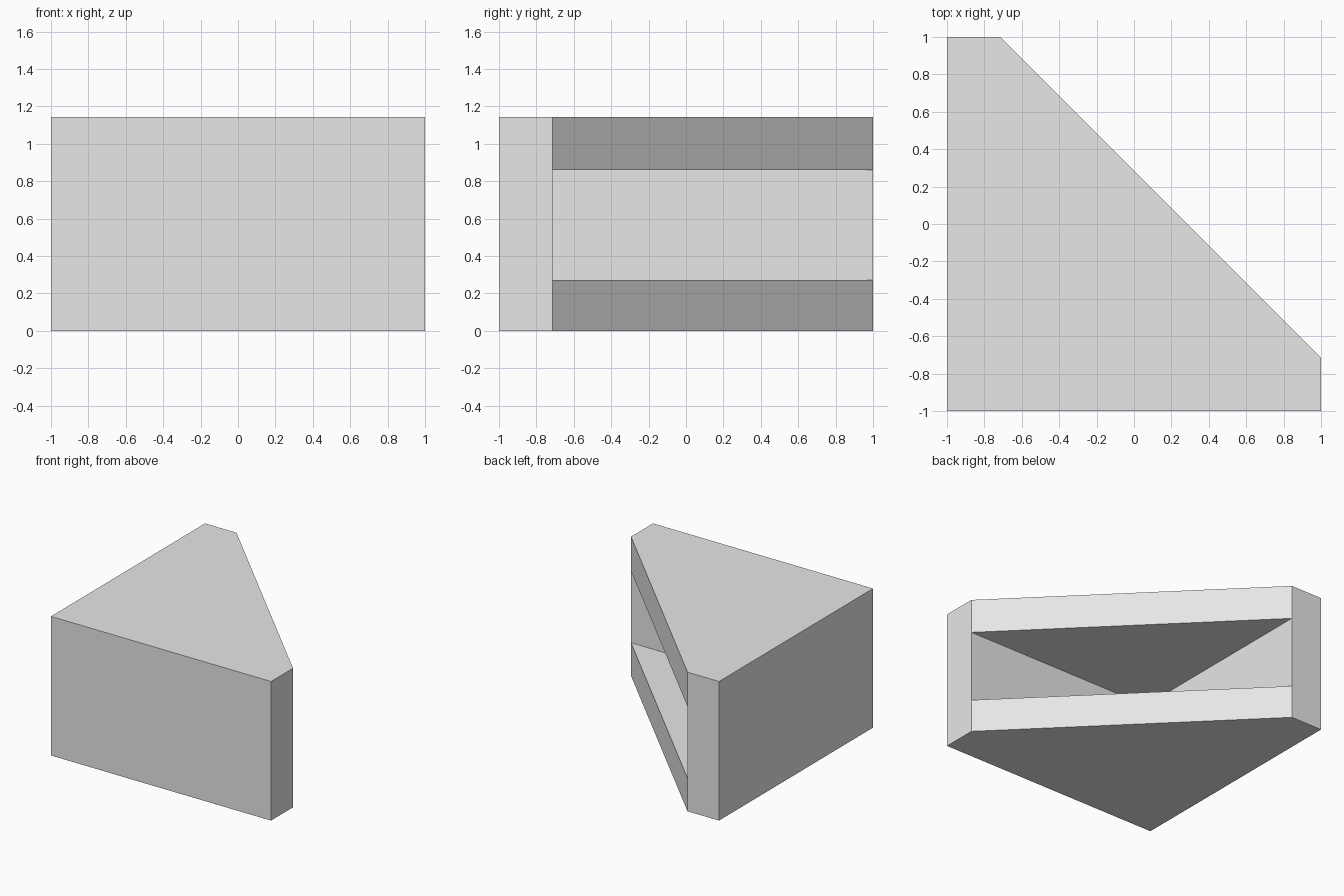
import bpy
import bmesh

cube = bpy.data.objects.get("Cube")
if cube:
    bpy.data.objects.remove(cube, do_unlink=True)

W = 0.714                     # inner line of the wall thickness
LEVELS = (0, 0.272, 0.861, 1.143)
OUTLINE = [(-1, -1), (1, -1), (1, -W), (-W, 1), (-1, 1)]
DIAGONAL = 2                  # outline side that holds the recess

grey = bpy.data.materials.new("light_grey")
grey.use_nodes = True
colour = (0.8, 0.8, 0.8, 1)
grey.diffuse_color = colour
grey.node_tree.nodes["Principled BSDF"].inputs["Base Color"].default_value = colour

bm = bmesh.new()
rings = [[bm.verts.new((x, y, z)) for x, y in OUTLINE] for z in LEVELS]

# Top and bottom plates
bm.faces.new(rings[0][::-1])
bm.faces.new(rings[-1])

# Outer walls, leaving the middle of the diagonal side open
for level, (low, high) in enumerate(zip(rings, rings[1:])):
    for i in range(len(OUTLINE)):
        j = (i + 1) % len(OUTLINE)
        if level == 1 and i == DIAGONAL:
            continue
        bm.faces.new((low[i], low[j], high[j], high[i]))

# Triangular recess: floor, ceiling and two inner walls
low, high = rings[1], rings[2]
corner_low = bm.verts.new((-W, -W, LEVELS[1]))
corner_high = bm.verts.new((-W, -W, LEVELS[2]))
bm.faces.new((low[2], low[3], corner_low))
bm.faces.new((high[3], high[2], corner_high))
bm.faces.new((low[2], corner_low, corner_high, high[2]))
bm.faces.new((corner_low, low[3], high[3], corner_high))

bmesh.ops.recalc_face_normals(bm, faces=bm.faces)
mesh = bpy.data.meshes.new("corner_block")
bm.to_mesh(mesh)
bm.free()
mesh.materials.append(grey)
block = bpy.data.objects.new("corner_block", mesh)
bpy.context.collection.objects.link(block)
